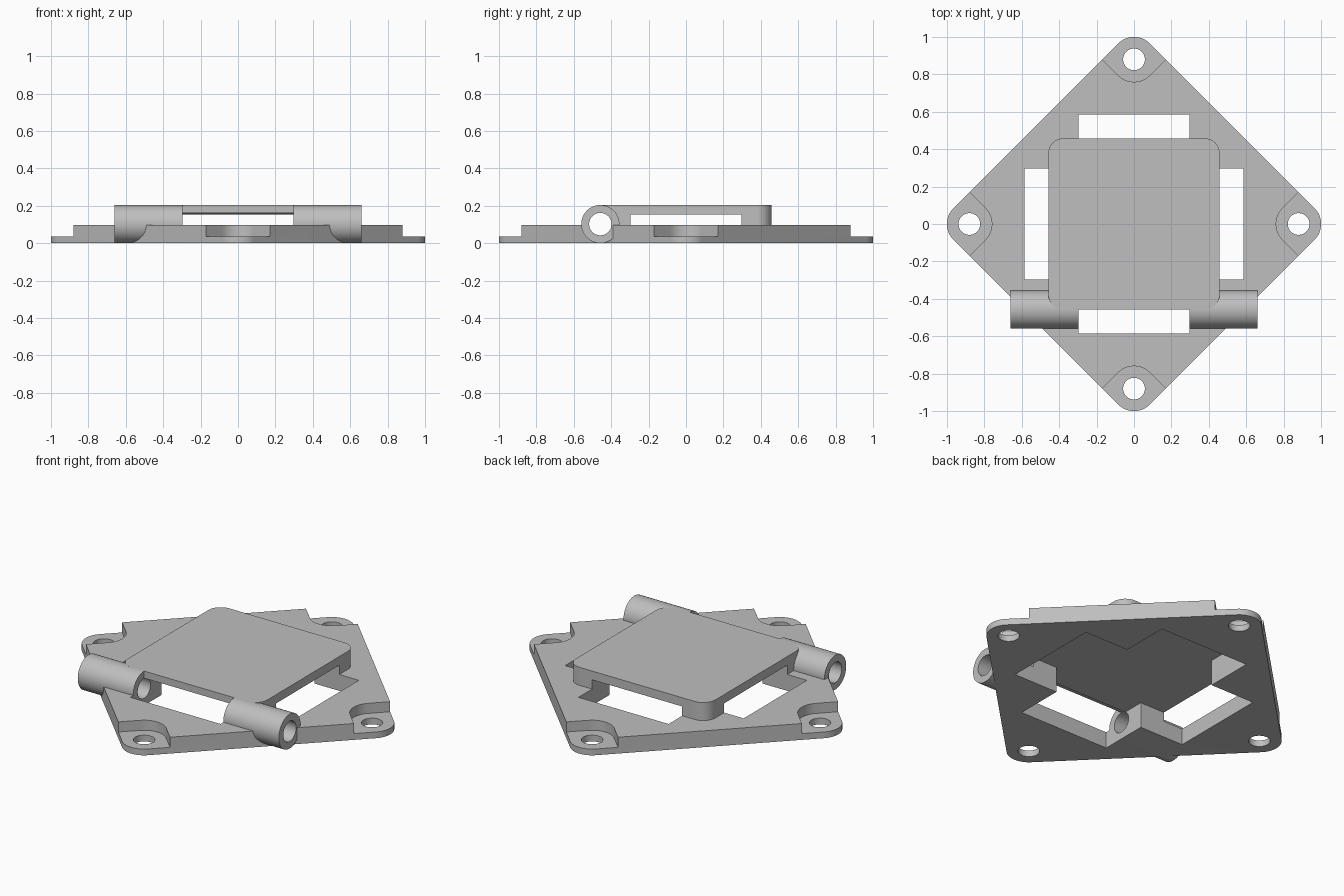
import bpy, bmesh
from math import sin, cos, pi, radians
from mathutils import Matrix, Vector

cube = bpy.data.objects.get("Cube")
if cube:
    bpy.data.objects.remove(cube, do_unlink=True)

PLATE_H, EAR_H, COVER_UNDER, TOP = 0.097, 0.037, 0.152, 0.204
EAR = 0.88          # distance of the ear centres from the middle
EAR_R, HOLE_R = 0.12, 0.058
SLOT_W, SLOT_L = 0.296, 0.586
HINGE_Y, BARREL_R, BORE_R = -0.458, 0.102, 0.06

grey = bpy.data.materials.new("plain grey")
grey.use_nodes = True
colour = (0.52, 0.52, 0.52, 1)
grey.diffuse_color = colour
grey.node_tree.nodes["Principled BSDF"].inputs["Base Color"].default_value = colour


def arc(cx, cy, r, start, end, steps=16):
    """Points on a circular arc, angles in degrees."""
    angles = [radians(start + (end - start) * i / steps) for i in range(steps + 1)]
    return [(cx + r * cos(a), cy + r * sin(a)) for a in angles]


def prism(name, outline, z0, z1, matrix=Matrix()):
    """Solid made by raising a flat outline from z0 to z1."""
    bm = bmesh.new()
    face = bm.faces.new([bm.verts.new((x, y, z0)) for x, y in outline])
    lifted = bmesh.ops.extrude_face_region(bm, geom=[face])["geom"]
    bmesh.ops.translate(bm, vec=(0, 0, z1 - z0),
                        verts=[v for v in lifted if isinstance(v, bmesh.types.BMVert)])
    bmesh.ops.recalc_face_normals(bm, faces=bm.faces)
    bm.transform(matrix)
    mesh = bpy.data.meshes.new(name)
    bm.to_mesh(mesh)
    bm.free()
    mesh.materials.append(grey)
    obj = bpy.data.objects.new(name, mesh)
    bpy.context.collection.objects.link(obj)
    return obj


def circle(r, steps=64):
    return arc(0, 0, r, 0, 360, steps)[:-1]


def rod(name, r, x0, x1):
    """Round bar along the hinge axis."""
    turn = Matrix.Translation((0, HINGE_Y, BARREL_R)) @ Matrix.Rotation(pi / 2, 4, "Y")
    return prism(name, circle(r), x0, x1, turn)


def combine(target, other, operation):
    mod = target.modifiers.new(operation.lower(), "BOOLEAN")
    mod.operation, mod.object, mod.solver = operation, other, "EXACT"
    bpy.context.view_layer.objects.active = target
    bpy.ops.object.modifier_apply(modifier=mod.name)
    bpy.data.objects.remove(other, do_unlink=True)


# Diamond base plate with rounded corners
diamond = []
for k in range(4):
    a = k * 90
    diamond += arc(EAR * cos(radians(a)), EAR * sin(radians(a)), EAR_R, a - 45, a + 45)
mount = prism("hinged_cover_mount", diamond, 0, PLATE_H)

# Raised square cover, still solid down into the plate
side, r = 0.458, 0.08
c = side - r
square = []
for k, (sx, sy) in enumerate([(1, 1), (-1, 1), (-1, -1), (1, -1)]):
    square += arc(sx * c, sy * c, r, k * 90, k * 90 + 90)
combine(mount, prism("cover", square, 0.04, TOP), "UNION")

# Pair of hinge barrels
for name, x0, x1 in [("right_barrel", -0.66, -SLOT_W), ("left_barrel", SLOT_W, 0.66)]:
    combine(mount, rod(name, BARREL_R, x0, x1), "UNION")

# Cross-shaped opening under the cover, leaving four corner legs
cross = []
for k in range(4):
    turn = Matrix.Rotation(k * pi / 2, 2)
    for p in [(SLOT_L, -SLOT_W), (SLOT_L, SLOT_W), (SLOT_W, SLOT_W)]:
        cross.append(tuple(turn @ Vector(p)))
combine(mount, prism("cross_cutter", cross, -0.1, COVER_UNDER), "DIFFERENCE")

# Pin bore through both barrels
combine(mount, rod("bore_cutter", BORE_R, -1, 1), "DIFFERENCE")

# Lowered ears with screw holes
recess = arc(0, 0, EAR_R, 225, 315) + [(0.285, 0.115), (0, 0.4), (-0.285, 0.115)]
for k in range(4):
    place = Matrix.Rotation(k * pi / 2, 4, "Z") @ Matrix.Translation((0, EAR, 0))
    combine(mount, prism("ear_cutter", recess, EAR_H, 0.4, place), "DIFFERENCE")
    combine(mount, prism("hole_cutter", circle(HOLE_R, 48), -0.1, 0.4, place), "DIFFERENCE")

# Smooth curves, sharp edges
bpy.ops.object.select_all(action="DESELECT")
mount.select_set(True)
bpy.context.view_layer.objects.active = mount
bpy.ops.object.shade_smooth_by_angle(angle=radians(25))
